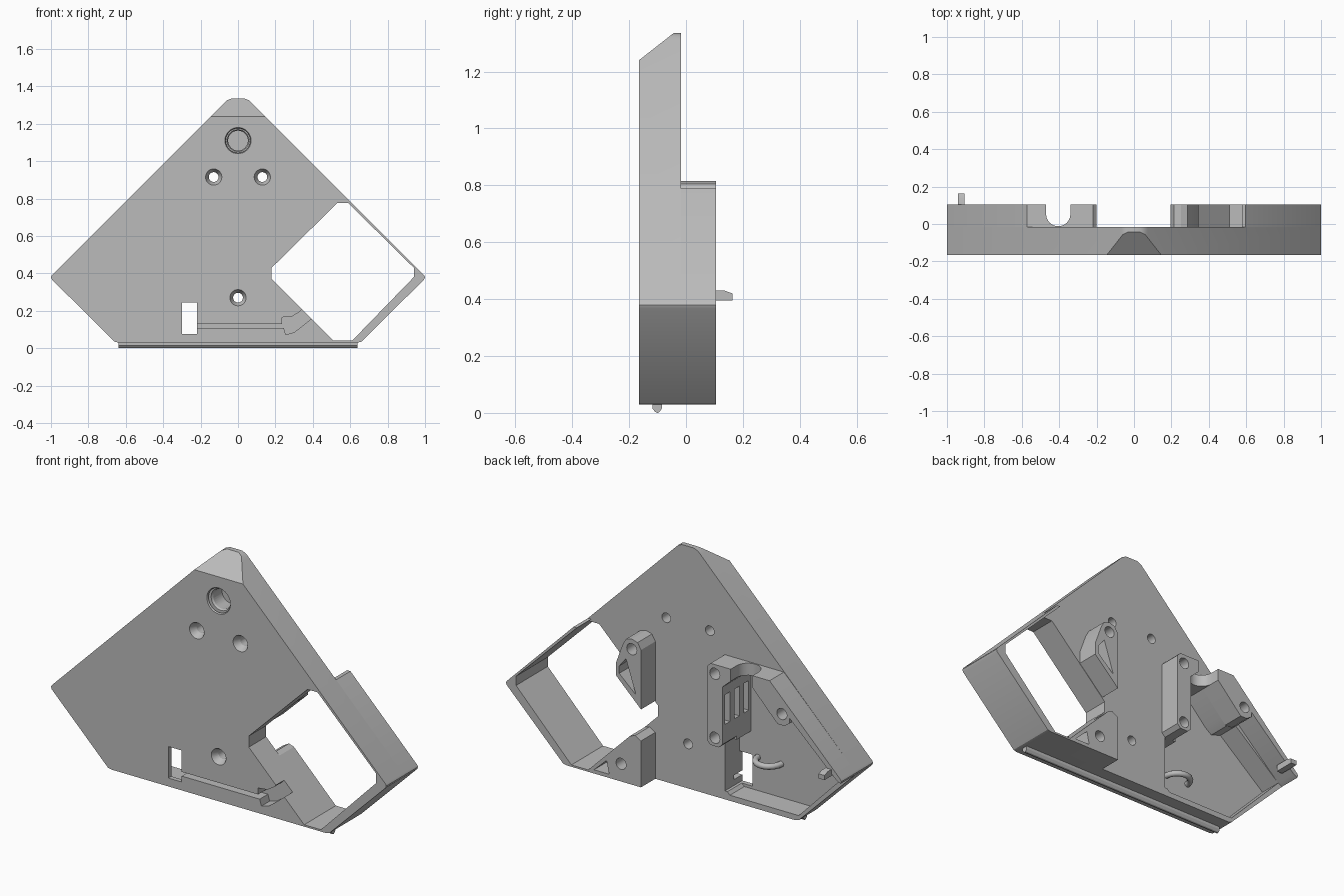
import bpy, bmesh, math
from mathutils import Matrix

cube = bpy.data.objects.get("Cube")
if cube:
    bpy.data.objects.remove(cube, do_unlink=True)

grey = bpy.data.materials.new("plain grey")
grey.use_nodes = True
grey.diffuse_color = (0.5, 0.5, 0.5, 1)
grey.node_tree.nodes["Principled BSDF"].inputs["Base Color"].default_value = (0.5, 0.5, 0.5, 1)

FRONT, MID, BACK, FLOOR = -0.165, -0.017, 0.105, -0.14


def make(name, bm):
    bmesh.ops.recalc_face_normals(bm, faces=bm.faces)
    mesh = bpy.data.meshes.new(name)
    bm.to_mesh(mesh)
    bm.free()
    mesh.materials.append(grey)
    ob = bpy.data.objects.new(name, mesh)
    bpy.context.collection.objects.link(ob)
    return ob


def prism(name, pts, lo, hi, axis="y"):
    """Extrude a 2D profile along one axis."""
    place = {"x": lambda a, b, t: (t, a, b),
             "y": lambda a, b, t: (a, t, b),
             "z": lambda a, b, t: (a, b, t)}[axis]
    bm = bmesh.new()
    rings = [[bm.verts.new(place(a, b, t)) for a, b in pts] for t in (lo, hi)]
    for ring in rings:
        bm.faces.new(ring)
    for i in range(len(pts)):
        j = (i + 1) % len(pts)
        bm.faces.new((rings[0][i], rings[0][j], rings[1][j], rings[1][i]))
    return make(name, bm)


def box(name, x1, x2, y1, y2, z1, z2):
    return prism(name, [(x1, z1), (x2, z1), (x2, z2), (x1, z2)], y1, y2)


def cone(name, x, z, r_back, r_front, y1, y2):
    """Round cutter running front to back."""
    bm = bmesh.new()
    bmesh.ops.create_cone(bm, cap_ends=True, segments=32, radius1=r_back, radius2=r_front,
                          depth=y2 - y1,
                          matrix=Matrix.Translation((x, (y1 + y2) / 2, z)) @ Matrix.Rotation(math.pi / 2, 4, "X"))
    return make(name, bm)


def cut(target, cutter):
    cutter.hide_render = True
    mod = target.modifiers.new("cut", "BOOLEAN")
    mod.operation, mod.solver, mod.object = "DIFFERENCE", "EXACT", cutter
    bpy.context.view_layer.objects.active = target
    bpy.ops.object.modifier_apply(modifier=mod.name)
    bpy.data.objects.remove(cutter, do_unlink=True)


# Main plate: mirrored outline
half = [(0.64, 0.03), (0.66, 0.035), (0.995, 0.367), (1, 0.38), (0.995, 0.39),
        (0.075, 1.31), (0.06, 1.325), (0.035, 1.335)]
outline = half + [(-x, z) for x, z in reversed(half)]
plate = prism("main_plate", outline, FRONT, MID)

# Sloped tip at the top front
cut(plate, prism("tip_cutter", [(-0.2, 1.2126), (-0.02, 1.3535), (-0.2, 1.4)], -0.3, 0.3, "x"))

# Window opening
window = [(0.18, 0.37), (0.18, 0.43), (0.53, 0.775), (0.59, 0.775),
          (0.94, 0.43), (0.94, 0.38), (0.61, 0.04), (0.51, 0.04)]
cut(plate, prism("window_cutter", window, -0.3, 0.3))

# Pocket in the back of the plate
pocket = [(-0.22, 0.09), (-0.22, 0.37), (-0.29, 0.37), (-0.29, 0.7), (-0.34, 0.745), (-0.47, 0.745),
          (-0.59, 0.62), (-0.63, 0.59), (-0.69, 0.61), (-0.97, 0.38), (-0.66, 0.06), (-0.25, 0.06)]
cut(plate, prism("pocket_cutter", pocket, FLOOR, 0.2))

# Rectangular slot, groove and flared mouth on the front
cut(plate, box("slot_cutter", -0.3, -0.22, -0.3, 0.1, 0.075, 0.245))
groove = [(-0.23, 0.107), (0.245, 0.107), (0.255, 0.072), (0.3, 0.085), (0.34, 0.115), (0.42, 0.18),
          (0.36, 0.23), (0.33, 0.195), (0.29, 0.17), (0.235, 0.165), (0.235, 0.13), (-0.23, 0.13)]
cut(plate, prism("groove_cutter", groove, -0.3, -0.095))

# Blind round recess and countersunk screw holes
cut(plate, cone("recess_cutter", 0, 1.11, 0.053, 0.053, -0.3, -0.06))
cut(plate, cone("recess_rim_cutter", 0, 1.11, 0.053, 0.078, -0.145, -0.16 - 0.01))
cut(plate, cone("recess_rim_cutter", 0, 1.11, 0.05, 0.073, -0.17, -0.13))
for x, z in [(-0.13, 0.915), (0.13, 0.915), (0, 0.27)]:
    cut(plate, cone("screw_cutter", x, z, 0.026, 0.026, -0.3, 0.1))
    cut(plate, cone("sink_cutter", x, z, 0.024, 0.046, -0.17, -0.125))

# Side housing behind the plate: column, channel wall, boss and thin rim
housing = prism("side_housing", [
    (-0.2, 0.39), (-0.2, 0.79), (-0.22, 0.81), (-0.572, 0.81), (-0.995, 0.39), (-1, 0.38), (-0.995, 0.367),
    (-0.97, 0.38), (-0.69, 0.64), (-0.69, 0.61), (-0.66, 0.59), (-0.62, 0.59), (-0.59, 0.62),
    (-0.47, 0.745), (-0.34, 0.745), (-0.29, 0.7), (-0.29, 0.39), (-0.27, 0.37), (-0.22, 0.37)], MID, BACK)
arc = [(-0.405 + 0.065 * math.cos(a), 0.053 + 0.065 * math.sin(a))
       for a in [math.pi + math.pi * i / 12 for i in range(13)]]
cut(housing, prism("channel_cutter", [(-0.47, 0.2)] + arc + [(-0.34, 0.2)], 0.6, 0.9, "z"))
for x, z in [(-0.245, 0.76), (-0.245, 0.415), (-0.645, 0.65)]:
    cut(housing, cone("boss_hole_cutter", x, z, 0.03, 0.03, 0.0, 0.2))

# Three vertical vents in the inner face of the column
for y in (0.06, -0.02, -0.1):
    for part in (housing, plate):
        cut(part, box("vent_cutter", -0.35, -0.24, y - 0.02, y + 0.02, 0.49, 0.65))

# Window frame and lower boss behind the plate
frame = prism("window_frame", [
    (0.195, 0.03), (0.64, 0.03), (0.66, 0.035), (0.995, 0.367), (1, 0.38), (0.995, 0.39), (0.597, 0.788),
    (0.577, 0.788), (0.59, 0.775), (0.94, 0.43), (0.94, 0.38), (0.61, 0.04), (0.51, 0.04),
    (0.26, 0.29), (0.23, 0.3), (0.195, 0.28)], MID, BACK)
cut(frame, cone("boss_hole_cutter", 0.314, 0.125, 0.03, 0.03, 0.0, 0.2))
cut(frame, prism("web_cutter", [(0.385, 0.05), (0.475, 0.05), (0.4, 0.12)], 0.0, 0.2))

# Upper boss beside the window
boss = prism("upper_boss", [(0.195, 0.45), (0.195, 0.77), (0.215, 0.805), (0.25, 0.815), (0.285, 0.805),
                            (0.305, 0.77), (0.345, 0.66), (0.345, 0.595)], MID, BACK)
cut(boss, cone("boss_hole_cutter", 0.25, 0.76, 0.03, 0.03, 0.0, 0.2))
cut(boss, prism("web_cutter", [(0.225, 0.52), (0.325, 0.61), (0.325, 0.65), (0.285, 0.7)], 0.0, 0.2))

# Rail along the bottom edge
rail = prism("bottom_rail", [(-0.118, 0.035), (-0.118, 0.015), (-0.108, 0.003), (-0.1, 0), (-0.093, 0.003),
                             (-0.085, 0.015), (-0.085, 0.035)], -0.64, 0.64, "x")

# Small clip on the rim
clip = prism("rim_clip", [(0.05, 0.395), (0.163, 0.395), (0.163, 0.42), (0.135, 0.43), (0.05, 0.43)],
             -0.94, -0.905, "x")

# Cable loop on the pocket floor
curve = bpy.data.curves.new("cable_loop", "CURVE")
curve.dimensions = "3D"
curve.bevel_depth, curve.bevel_resolution = 0.016, 3
spline = curve.splines.new("POLY")
spline.points.add(12)
for i, p in enumerate(spline.points):
    a = math.pi * i / 12
    p.co = (-0.4 - 0.07 * math.cos(a), FLOOR - 0.005 + 0.075 * math.sin(a), 0.24, 1)
loop = bpy.data.objects.new("cable_loop", curve)
curve.materials.append(grey)
bpy.context.collection.objects.link(loop)

# Smooth the round walls, keep other edges sharp
bpy.ops.object.select_all(action="DESELECT")
for ob in (plate, housing, frame, boss, rail, clip):
    ob.select_set(True)
bpy.context.view_layer.objects.active = plate
bpy.ops.object.shade_smooth_by_angle(angle=math.radians(25))
